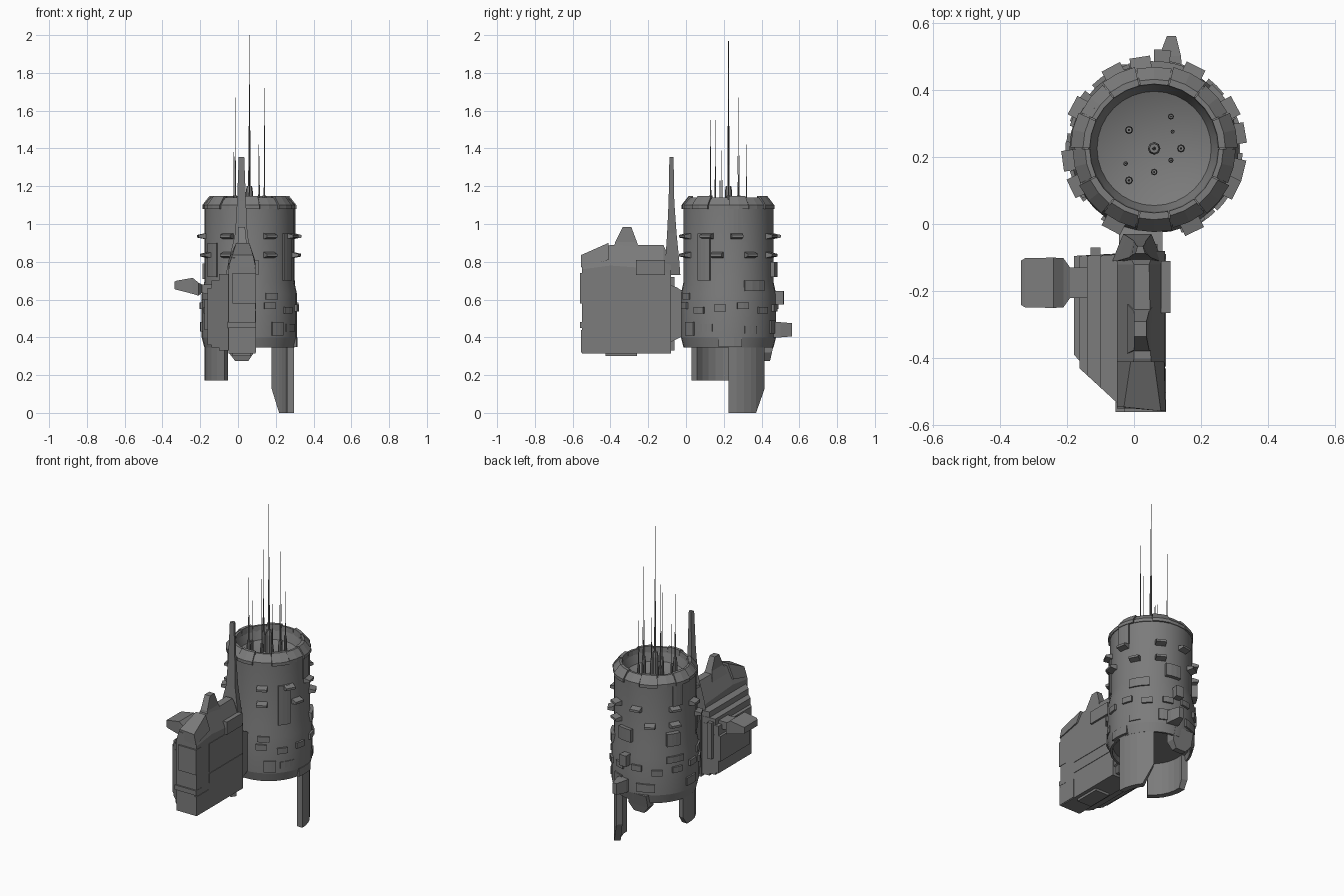
import bpy, bmesh
from math import sin, cos, radians, pi

CX, CY = 0.06, 0.225          # axis of the round tower
GREY = bpy.data.materials.new("dark_grey")
GREY.diffuse_color = (.2, .2, .2, 1)


def finish(name, bm):
    bmesh.ops.remove_doubles(bm, verts=bm.verts, dist=1e-5)
    bmesh.ops.recalc_face_normals(bm, faces=bm.faces)
    me = bpy.data.meshes.new(name)
    bm.to_mesh(me)
    bm.free()
    me.materials.append(GREY)
    ob = bpy.data.objects.new(name, me)
    bpy.context.collection.objects.link(ob)
    return ob


def loft(name, loops):
    """Skin between matching loops of points and cap both ends."""
    bm = bmesh.new()
    vs = [[bm.verts.new(p) for p in lp] for lp in loops]
    n = len(loops[0])
    for a, b in zip(vs, vs[1:]):
        for j in range(n):
            bm.faces.new((a[j], a[(j + 1) % n], b[(j + 1) % n], b[j]))
    bm.faces.new(vs[0])
    bm.faces.new(vs[-1])
    return finish(name, bm)


def polar(a, r, z):
    return (CX + r * cos(radians(a)), CY + r * sin(radians(a)), z)


def arc(name, profile, a0, a1, steps):
    """Sweep an (r, z) profile round the tower axis."""
    return loft(name, [[polar(a0 + (a1 - a0) * i / steps, r, z) for r, z in profile]
                       for i in range(steps + 1)])


def revolve(name, profile, n):
    bm = bmesh.new()
    vs = [bm.verts.new(polar(0, r, z)) for r, z in profile]
    es = [bm.edges.new(p) for p in zip(vs, vs[1:])]
    bmesh.ops.spin(bm, geom=vs + es, cent=(CX, CY, 0), axis=(0, 0, 1),
                   angle=2 * pi, steps=n, use_merge=True)
    return finish(name, bm)


def rect(x0, x1, y0, y1, z):
    return [(x0, y0, z), (x1, y0, z), (x1, y1, z), (x0, y1, z)]


def box(name, x0, x1, y0, y1, z0, z1):
    return loft(name, [rect(x0, x1, y0, y1, z0), rect(x0, x1, y0, y1, z1)])


# tower shell with conical dish on top
tower = revolve("tower_shell", [
    (0, .38), (.22, .38), (.225, .345), (.238, .345), (.252, .40), (.252, .63), (.238, .695),
    (.238, 1.10), (.215, 1.13), (.195, 1.13), (.17, 1.06), (0, .99)], 32)
bpy.context.view_layer.objects.active = tower
tower.select_set(True)
bpy.ops.object.shade_smooth_by_angle(angle=radians(13))

# segmented rim, alternately thick and thin
for i in range(14):
    a, e = i * 360 / 14, .006 * (i % 2)
    arc("rim_segment", [(.23, 1.08), (.249 - e, 1.08), (.249 - e, 1.10), (.212 - e, 1.147 - e),
                        (.192, 1.147 - e), (.187, 1.10)], a + .5, a + 25.2, 2)


# curved skirt plates below the tower: (angle, lowest z) stations
def skirt(name, stations):
    loft(name, [[polar(a, .2, z), polar(a, .237, z), polar(a, .237, .42), polar(a, .2, .42)]
                for a, z in stations])


skirt("long_skirt", [(0, 0), (10, 0), (20, 0), (30, 0), (38, 0), (54, .13)])
skirt("short_skirt", [(168, .22), (176, .172), (188, .172), (200, .172), (212, .172),
                      (224, .172), (236, .172)])


# wedge-shaped fins in two rows
def fin(a, z, w=8, r=.277):
    loft("tower_fin", [[polar(a - w, .22, z - .018), polar(a + w, .22, z - .018),
                        polar(a + w, .22, z + .02), polar(a - w, .22, z + .02)],
                       [polar(a - w * .8, r, z - .007), polar(a + w * .8, r, z - .007),
                        polar(a + w * .8, r, z + .007), polar(a - w * .8, r, z + .007)]])


for a in (-118, -64, -27, 10, 63, 99, 152, 188):
    fin(a, .935)
for a in (-118, -64, -14, 28, 63, 118, 152, 206):
    fin(a, .835)

# surface panels: start angle, end angle, z0, z1, outer radius
for a0, a1, z0, z1, r in [
        (-42, -24, .70, .95, .246), (0, 18, .95, 1.10, .244), (20, 48, .645, .70, .258),
        (-12, 16, .35, .40, .256), (150, 166, .95, 1.10, .244), (205, 225, .72, .90, .244),
        (70, 92, .72, .80, .26), (140, 158, .71, .79, .268), (-70, -54, .60, .635, .26),
        (-62, -46, .41, .48, .262), (80, 90, .575, .645, .295), (60, 76, .42, .49, .26),
        (100, 125, .42, .47, .262), (140, 165, .60, .64, .26), (170, 190, .43, .48, .262),
        (-40, -20, .43, .47, .256), (20, 36, .42, .46, .258), (195, 215, .60, .64, .26)]:
    arc("tower_panel", [(.22, z0), (r, z0), (r, z1), (.22, z1)], a0, a1, 3)
for i in range(13):
    a, z = -120 + i * 27.5, .555 + .012 * (i % 3 - 1)
    arc("belt_block", [(.23, z - .018), (.264, z - .018), (.264, z + .018), (.23, z + .018)],
        a - 7, a + 7, 2)

# rear outlet and hanging rear pod
loft("rear_outlet", [
    [(.065, .43, .40), (.145, .43, .40), (.145, .43, .48), (.065, .43, .48)],
    [(.075, .50, .40), (.14, .50, .40), (.14, .50, .48), (.075, .50, .48)],
    [(.098, .56, .405), (.125, .56, .405), (.125, .56, .475), (.098, .56, .475)]])
loft("rear_pod", [rect(-.015, .055, .41, .445, .275), rect(-.05, .085, .40, .455, .32),
                  rect(-.05, .085, .40, .475, .40)])

# antennas: x, y, base radius, base top, tip
for x, y, r, zb, zt in [
        (.06, .225, .019, 1.20, 2.0), (-.015, .28, .012, 1.15, 1.67), (.14, .225, .012, 1.15, 1.72),
        (-.015, .13, .012, 1.15, 1.55), (.06, .155, .010, 1.14, 1.55), (.11, .32, .009, 1.14, 1.42),
        (.115, .275, .006, 1.13, 1.36), (.11, .19, .008, 1.13, 1.39), (-.025, .18, .007, 1.13, 1.38)]:
    zm = zb + (zt - zb) * .4
    loft("antenna", [[(x + q * cos(k * pi / 4), y + q * sin(k * pi / 4), z) for k in range(8)]
                     for q, z in [(r, .99), (r, zb - .03), (r * .75, zb), (r * .32, zb),
                                  (r * .25, zm), (r * .16, zm), (.0012, zt)]])


# side module: main hull with hipped roof, sections along y
def hull(y, zb, ze, xa, xb, zt, x0=-.05, x1=.093):
    return [(x0, y, zb), (x1, y, zb), (x1, y, ze), (xb, y, zt), (xa, y, zt), (x0, y, ze)]


loft("module_hull", [hull(-.55, .315, .76, -.03, .075, .82), hull(-.40, .315, .78, .0, .05, .89),
                     hull(-.12, .315, .76, .0, .045, .89), hull(-.08, .315, .72, -.02, .06, .80)])
loft("roof_front_plate", [
    [(-.05, -.545, .775), (.094, -.557, .77), (.08, -.557, .835), (-.03, -.545, .835)],
    [(-.05, -.41, .81), (.09, -.41, .81), (.06, -.41, .90), (-.01, -.41, .90)]])
loft("roof_fin", [rect(-.02, .06, -.385, -.24, .85), rect(-.0, .045, -.375, -.26, .905),
                  rect(.0, .037, -.335, -.29, .985)])

# stepped armour on the left flank: outer x, front y, z0, z1
for x, y, z0, z1 in [(-.10, -.487, .33, .735), (-.14, -.45, .345, .70),
                     (-.162, -.43, .36, .66), (-.178, -.39, .44, .60)]:
    loft("flank_step", [[(0, -.085, z), (x, -.095, z), (x, y, z), (-.05, -.533, z), (0, -.54, z)]
                        for z in (z0, z1)])
box("flank_pad", -.13, -.10, -.10, -.07, .45, .68)

# raised panels on the module
for p in [(.08, .108, -.265, -.11, .73, .81), (.08, .096, -.425, -.09, .48, .54),
          (.08, .096, -.555, -.43, .32, .44), (.08, .096, -.425, -.09, .55, .73),
          (-.055, .095, -.56, -.5, .45, .48), (-.03, .095, -.56, -.5, .58, .74),
          (-.03, .07, -.425, -.26, .30, .33), (-.04, .07, -.10, -.06, .33, .72)]:
    box("module_panel", *p)

# neck joining module and tower
loft("module_neck", [[(x, -.09, .37), (x, -.05, .39), (x, -.01, .41), (x, .02, .41), (x, .02, .64),
                      (x, -.01, .64), (x, -.05, .665), (x, -.09, .68)] for x in (-.045, .085)])


# tall tapering mast blade, narrower on its tower side
def blade(x0, x1, y0, y1, z):
    i = (x1 - x0) * .22
    return [(x0, y0, z), (x1, y0, z), (x1 - i, y1, z), (x0 + i, y1, z)]


loft("mast_blade", [blade(*s) for s in [
    (-.065, .085, -.11, -.03, .73), (-.05, .075, -.11, -.035, .80), (-.015, .05, -.10, -.05, .95),
    (-.005, .042, -.092, -.062, 1.12), (.004, .033, -.088, -.066, 1.355)]])

# side gun pod, sections along x
loft("side_pod", [[(x, -.175 - w, a), (x, -.175 + w, a), (x, -.175 + w, b), (x, -.175 - w, b)]
                  for x, w, a, b in [(-.336, .066, .655, .695), (-.325, .073, .652, .70),
                                     (-.24, .075, .63, .715), (-.21, .073, .62, .69),
                                     (-.19, .045, .635, .68), (-.12, .045, .62, .68)]])
